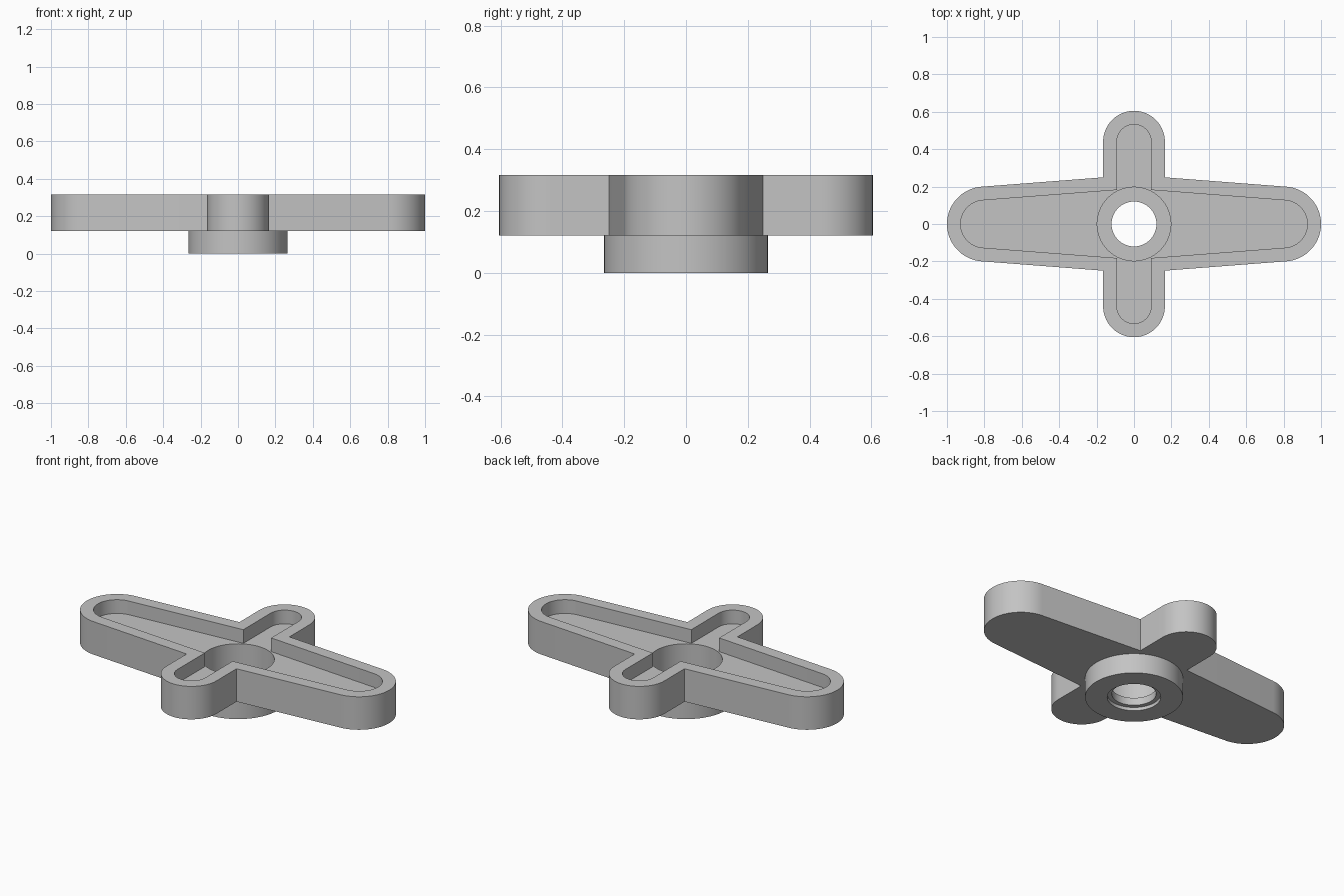
import bpy, bmesh, math

cube = bpy.data.objects.get("Cube")
if cube:
    bpy.data.objects.remove(cube, do_unlink=True)

grey = bpy.data.materials.new("plain grey")
grey.use_nodes = True
colour = (0.55, 0.55, 0.55, 1)
grey.diffuse_color = colour
grey.node_tree.nodes["Principled BSDF"].inputs["Base Color"].default_value = colour

TAPER = math.atan(0.05 / 0.65)   # slope of the long arm sides
LONG_CENTRE, SHORT_CENTRE = 0.8, 0.44


def arc(cx, cy, r, start, end, steps=20):
    return [(cx + r * math.cos(start + (end - start) * i / steps),
             cy + r * math.sin(start + (end - start) * i / steps)) for i in range(steps + 1)]


def cross_outline(inset):
    """Four-arm outline with rounded ends, moved inwards by inset."""
    r_long, r_short = 0.2 - inset, 0.165 - inset
    corner_y = (LONG_CENTRE * math.sin(TAPER) + r_long - r_short * math.sin(TAPER)) / math.cos(TAPER)
    quarter = arc(LONG_CENTRE, 0, r_long, 0, math.pi / 2 - TAPER)
    quarter.append((r_short, corner_y))
    quarter += arc(0, SHORT_CENTRE, r_short, 0, math.pi / 2)
    half = quarter + [(-x, y) for x, y in reversed(quarter[:-1])]
    return half + [(x, -y) for x, y in reversed(half[1:-1])]


def prism(name, outline, bottom, top):
    bm = bmesh.new()
    base = bm.faces.new([bm.verts.new((x, y, bottom)) for x, y in outline])
    side = bmesh.ops.extrude_face_region(bm, geom=[base])
    verts = [v for v in side["geom"] if isinstance(v, bmesh.types.BMVert)]
    bmesh.ops.translate(bm, verts=verts, vec=(0, 0, top - bottom))
    bmesh.ops.recalc_face_normals(bm, faces=bm.faces)
    mesh = bpy.data.meshes.new(name)
    bm.to_mesh(mesh)
    bm.free()
    mesh.materials.append(grey)
    obj = bpy.data.objects.new(name, mesh)
    bpy.context.collection.objects.link(obj)
    return obj


def disc(name, radius, bottom, top):
    return prism(name, arc(0, 0, radius, 0, math.tau, 64)[:-1], bottom, top)


def combine(target, tool, operation):
    mod = target.modifiers.new(operation.lower(), "BOOLEAN")
    mod.operation, mod.solver, mod.object = operation, "EXACT", tool
    bpy.context.view_layer.objects.active = target
    bpy.ops.object.modifier_apply(modifier=mod.name)
    bpy.data.objects.remove(tool, do_unlink=True)


# Four-arm plate with the hub below it
horn = prism("four_arm_horn", cross_outline(0), 0.12, 0.317)
combine(horn, disc("hub", 0.265, 0, 0.18), "UNION")

# Recessed arms, screw head well, screw hole and shallow shaft seat
combine(horn, prism("arm_pocket", cross_outline(0.073), 0.235, 0.5), "DIFFERENCE")
combine(horn, disc("screw_head_well", 0.197, 0.065, 0.5), "DIFFERENCE")
combine(horn, disc("screw_hole", 0.12, -0.1, 0.5), "DIFFERENCE")
combine(horn, disc("shaft_seat", 0.145, -0.1, 0.02), "DIFFERENCE")

# Smooth round walls, sharp rims
bpy.ops.object.select_all(action="DESELECT")
horn.select_set(True)
bpy.context.view_layer.objects.active = horn
bpy.ops.object.shade_smooth_by_angle(angle=math.radians(30))
